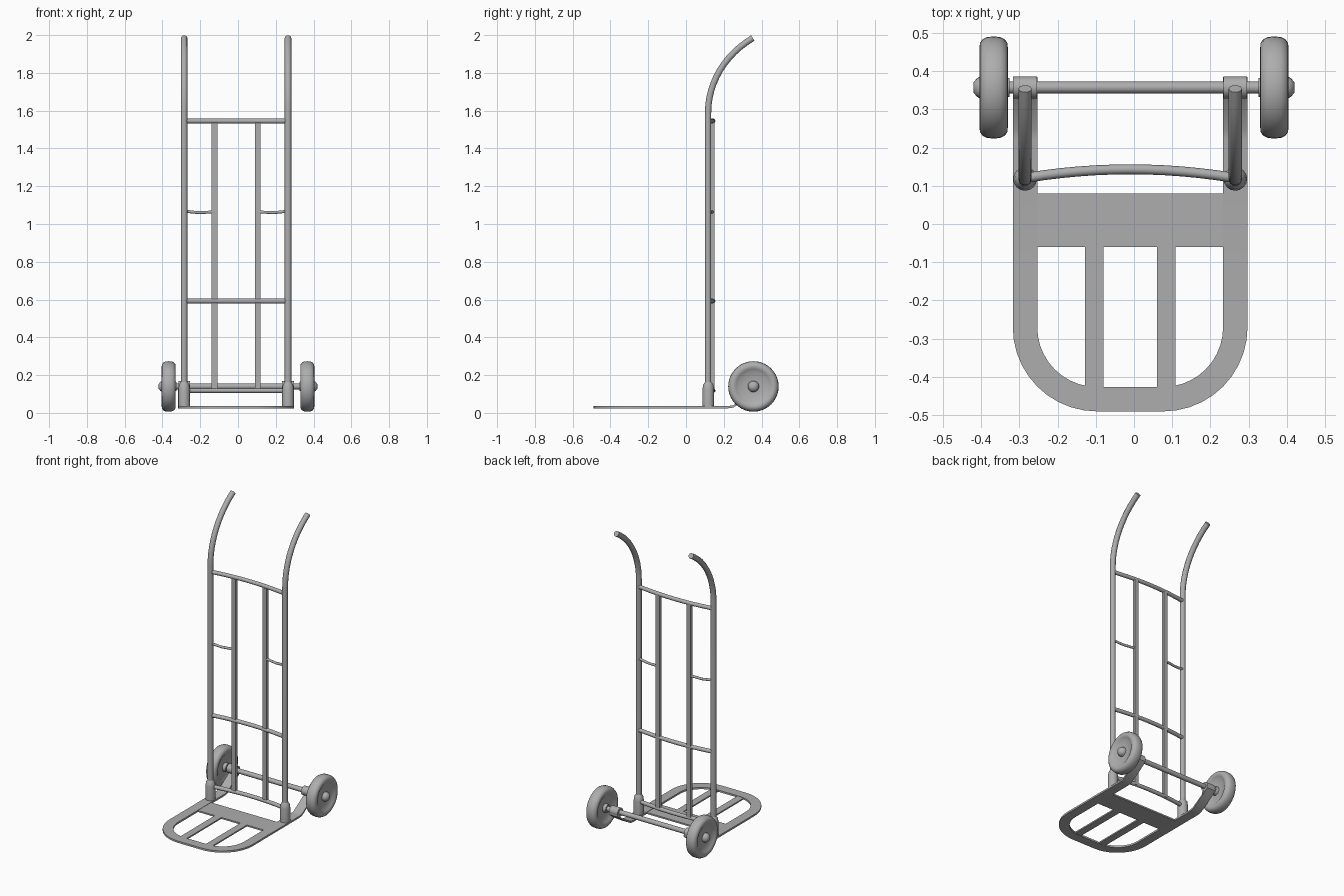
import bpy, bmesh, math
from mathutils import Vector, Matrix

if "Cube" in bpy.data.objects:
    bpy.data.objects.remove(bpy.data.objects["Cube"])

CX = -0.01                      # centre line of the frame
AXLE = (0.357, 0.14)            # axle y, z

mat = bpy.data.materials.new("grey metal")
mat.diffuse_color = (0.42, 0.42, 0.42, 1)
mat.use_nodes = True
mat.node_tree.nodes["Principled BSDF"].inputs["Base Color"].default_value = mat.diffuse_color


def finish(ob, angle=40):
    ob.data.materials.clear()
    ob.data.materials.append(mat)
    bpy.ops.object.select_all(action='DESELECT')
    ob.select_set(True)
    bpy.context.view_layer.objects.active = ob
    bpy.ops.object.shade_smooth_by_angle(angle=math.radians(angle))
    return ob


def mesh_object(name, bm, angle=40):
    bmesh.ops.recalc_face_normals(bm, faces=bm.faces[:])
    me = bpy.data.meshes.new(name)
    bm.to_mesh(me)
    bm.free()
    ob = bpy.data.objects.new(name, me)
    bpy.context.collection.objects.link(ob)
    return finish(ob, angle)


def tube(name, pts, r):
    cu = bpy.data.curves.new(name, 'CURVE')
    cu.dimensions = '3D'
    cu.bevel_depth = r
    cu.bevel_resolution = 3
    cu.use_fill_caps = True
    sp = cu.splines.new('POLY')
    sp.points.add(len(pts) - 1)
    for p, co in zip(sp.points, pts):
        p.co = (*co, 1)
    ob = bpy.data.objects.new(name, cu)
    bpy.context.collection.objects.link(ob)
    bpy.ops.object.select_all(action='DESELECT')
    ob.select_set(True)
    bpy.context.view_layer.objects.active = ob
    bpy.ops.object.convert(target='MESH')
    return finish(bpy.context.view_layer.objects.active)


def box(name, lo, hi):
    bm = bmesh.new()
    lo, hi = Vector(lo), Vector(hi)
    bmesh.ops.create_cube(bm, size=1, matrix=Matrix.Translation((lo + hi) / 2)
                          @ Matrix.Diagonal((*(hi - lo), 1)))
    return mesh_object(name, bm)


def lathe(name, profile, origin, axis, steps=32, angle=40):
    """Spin (radius, distance along axis) points around an axis."""
    bm = bmesh.new()
    axis = Vector(axis)
    side = Vector((0, 1, 0))
    vs = [bm.verts.new(Vector(origin) + axis * d + side * r) for r, d in profile]
    es = [bm.edges.new(p) for p in zip(vs, vs[1:])]
    bmesh.ops.spin(bm, geom=vs + es, cent=origin, axis=axis,
                   angle=math.tau, steps=steps)
    bmesh.ops.remove_doubles(bm, verts=bm.verts[:], dist=1e-5)
    return mesh_object(name, bm, angle)


# Flat U-shaped base frame whose rear ends bend up to the axle
W, H, R, YC = 0.275, 0.032, 0.188, -0.27
half = [(W, 0.385, 0.125), (W, 0.34, 0.09), (W, 0.25, 0.034), (W, 0.22, 0.03), (W, YC, 0.03)]
half += [(W - R + R * math.cos(t), YC - R * math.sin(t), 0.03)
         for t in (math.radians(9 * i) for i in range(1, 11))]
path = half + [(-x, y, z) for x, y, z in reversed(half)]
bm = bmesh.new()
rows = []
for i, p in enumerate(path):
    a, b = path[max(i - 1, 0)], path[min(i + 1, len(path) - 1)]
    t = Vector((b[0] - a[0], b[1] - a[1], 0)).normalized()
    n = Vector((-t.y, t.x, 0)) * H
    c = Vector(p) + Vector((CX, 0, 0))
    rows.append([bm.verts.new(c + s * n + Vector((0, 0, h)))
                 for s, h in ((-1, -.006), (1, -.006), (1, .006), (-1, .006))])
for r0, r1 in zip(rows, rows[1:]):
    for k in range(4):
        bm.faces.new((r0[k], r0[(k + 1) % 4], r1[(k + 1) % 4], r1[k]))
bm.faces.new(rows[0])
bm.faces.new(rows[-1])
mesh_object("base_frame", bm)

# Base cross plate and toe bars
box("base_cross_plate", (CX - 0.246, -0.06, 0.024), (CX + 0.246, 0.08, 0.034))
for side, s in (("left", -1), ("right", 1)):
    x = CX + s * 0.094
    box(f"{side}_toe_bar", (x - 0.024, -0.43, 0.025), (x + 0.024, -0.055, 0.034))

# Uprights with curved handles, sockets, slats, wheels
for side, s in (("left", -1), ("right", 1)):
    x = CX + s * 0.275
    arc = [math.radians(57 * i / 12) for i in range(13)]
    tube(f"{side}_upright_handle", [(x, 0.117, 0.035)] +
         [(x, 0.117 + 0.52 * (1 - math.cos(t)), 1.59 + 0.47 * math.sin(t)) for t in arc], 0.0175)
    lathe(f"{side}_upright_socket",
          [(0, 0), (0.031, 0), (0.031, 0.09), (0.027, 0.115), (0.017, 0.13)],
          (x, 0.118, 0.034), (0, 0, 1), 16)
    xs = CX + s * 0.114
    box(f"{side}_back_slat", (xs - 0.015, 0.132, 0.11), (xs + 0.015, 0.15, 1.545))
    # thin short tie between upright and slat
    tube(f"{side}_side_tie", [(x, 0.122, 1.068), (CX + s * 0.2, 0.131, 1.06),
                              (xs, 0.14, 1.064)], 0.008)
    # axle collar on the bent bracket
    lathe(f"{side}_axle_collar", [(0, -0.031), (0.029, -0.031), (0.029, 0.031), (0, 0.031)],
          (x, *AXLE), (1, 0, 0), 16)
    xw = s * 0.367
    edge = [(0.03, 0.022), (0.078, 0.022), (0.092, 0.032), (0.104, 0.037), (0.116, 0.036),
            (0.126, 0.029), (0.132, 0.017), (0.1335, 0)]
    prof = [(0, 0.022)] + edge + [(r, -d) for r, d in reversed(edge[:-1])] + [(0, -0.022)]
    lathe(f"{side}_wheel", prof, (xw, *AXLE), (s, 0, 0), 40)
    lathe(f"{side}_wheel_hub", [(0, -0.042), (0.024, -0.042), (0.03, -0.02), (0.03, 0.034),
                                (0.024, 0.044), (0.013, 0.053), (0, 0.053)],
          (xw, *AXLE), (s, 0, 0), 16)

# Bowed cross bars
for name, z in (("lower", 0.118), ("middle", 0.592), ("upper", 1.545)):
    tube(f"{name}_cross_bar",
         [(CX + 0.27 * k / 6, 0.143 - 0.022 * (k / 6) ** 2, z) for k in range(-6, 7)], 0.013)

# Axle
tube("axle", [(-0.36, *AXLE), (0.36, *AXLE)], 0.016)
